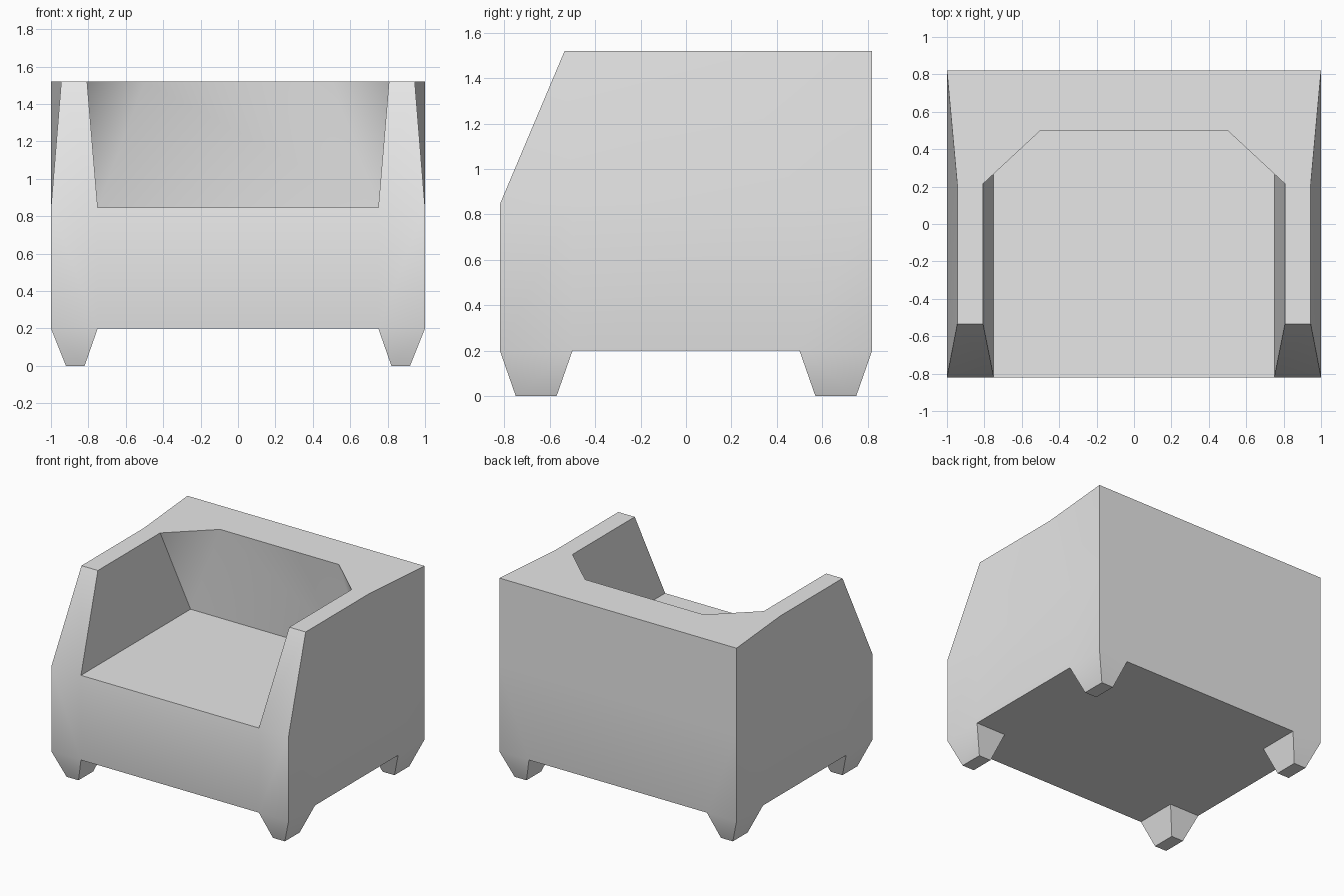
import bpy
import bmesh
import math

cube = bpy.data.objects.get("Cube")
if cube:
    bpy.data.objects.remove(cube, do_unlink=True)

# One upholstery colour
fabric = bpy.data.materials.new("light_grey")
fabric.use_nodes = True
grey = (0.8, 0.8, 0.8, 1)
fabric.diffuse_color = grey
fabric.node_tree.nodes["Principled BSDF"].inputs["Base Color"].default_value = grey

# Main dimensions
W, D = 1.0, 0.82            # half width and depth
IN, INY = 0.75, 0.5         # inner faces of the arms and back
BASE, SEAT, TOP = 0.2, 0.845, 1.52

bm = bmesh.new()


def face(*points):
    """A face and its mirror image across x."""
    for s in (1, -1):
        bm.faces.new([bm.verts.new((s * x, y, z)) for x, y, z in points])


def span(p, q):
    """A face stretched between an edge and its mirror image."""
    ring = [p, q] + [(-x, y, z) for x, y, z in (q, p)]
    bm.faces.new([bm.verts.new(c) for c in ring])


def wall(a, b):
    """An upright body panel between two plan points."""
    face((*a, BASE), (*b, BASE), (*b, SEAT), (*a, SEAT))


# Body panels, split where the legs begin
for y in (-D, D):
    wall((IN, y), (W, y))
    span((IN, y, BASE), (IN, y, SEAT))
rows = (-D, -INY, INY, D)
for y0, y1 in zip(rows, rows[1:]):
    wall((W, y0), (W, y1))

# Underside and seat
for y0, y1 in zip(rows, rows[1:]):
    span((IN, y0, BASE), (IN, y1, BASE))
face((IN, -INY, BASE), (W, -INY, BASE), (W, INY, BASE), (IN, INY, BASE))
span((IN, -D, SEAT), (IN, INY, SEAT))

# Tapered legs
for s in (1, -1):
    top = [(x, s * y, BASE) for x, y in ((IN, INY), (W, INY), (W, D), (IN, D))]
    foot = [(x, s * y, 0) for x, y in ((0.82, 0.57), (0.92, 0.57), (0.92, 0.75), (0.82, 0.75))]
    for i in range(4):
        j = (i + 1) % 4
        face(top[i], top[j], foot[j], foot[i])
    face(*foot)

# Rim points of the arms and back
out_front, out_rear = (0.945, -0.535, TOP), (0.945, 0.215, TOP)
in_front, in_rear = (0.807, -0.535, TOP), (0.807, 0.215, TOP)
back_in, back_out = (0.5, INY, TOP), (W, D, TOP)
seat_front, seat_rear = (IN, -D, SEAT), (IN, INY, SEAT)
side_front, side_mid, side_rear = (W, -D, SEAT), (W, INY, SEAT), (W, D, SEAT)

# Arms: sloped front, inner face, outer face, top
face(seat_front, side_front, out_front, in_front)
face(seat_front, seat_rear, in_rear, in_front)
face(side_front, (W, -INY, SEAT), side_mid, out_rear, out_front)
face(side_mid, side_rear, back_out, out_rear)
face(in_front, out_front, out_rear, in_rear)

# Back: angled corners, inner face, outer face, top
face(seat_rear, back_in, in_rear)
span(seat_rear, back_in)
face(side_rear, back_out, (IN, D, TOP), (IN, D, SEAT))
span((IN, D, SEAT), (IN, D, TOP))
face(in_rear, out_rear, back_out, (IN, D, TOP), back_in)
span(back_in, (IN, D, TOP))

bmesh.ops.remove_doubles(bm, verts=bm.verts, dist=0.0005)
bmesh.ops.recalc_face_normals(bm, faces=bm.faces)

mesh = bpy.data.meshes.new("armchair")
bm.to_mesh(mesh)
bm.free()
mesh.materials.append(fabric)
chair = bpy.data.objects.new("armchair", mesh)
bpy.context.collection.objects.link(chair)

# Soft shading on the shallow bends, crisp main edges
bpy.ops.object.select_all(action="DESELECT")
chair.select_set(True)
bpy.context.view_layer.objects.active = chair
bpy.ops.object.shade_smooth_by_angle(angle=math.radians(48))
